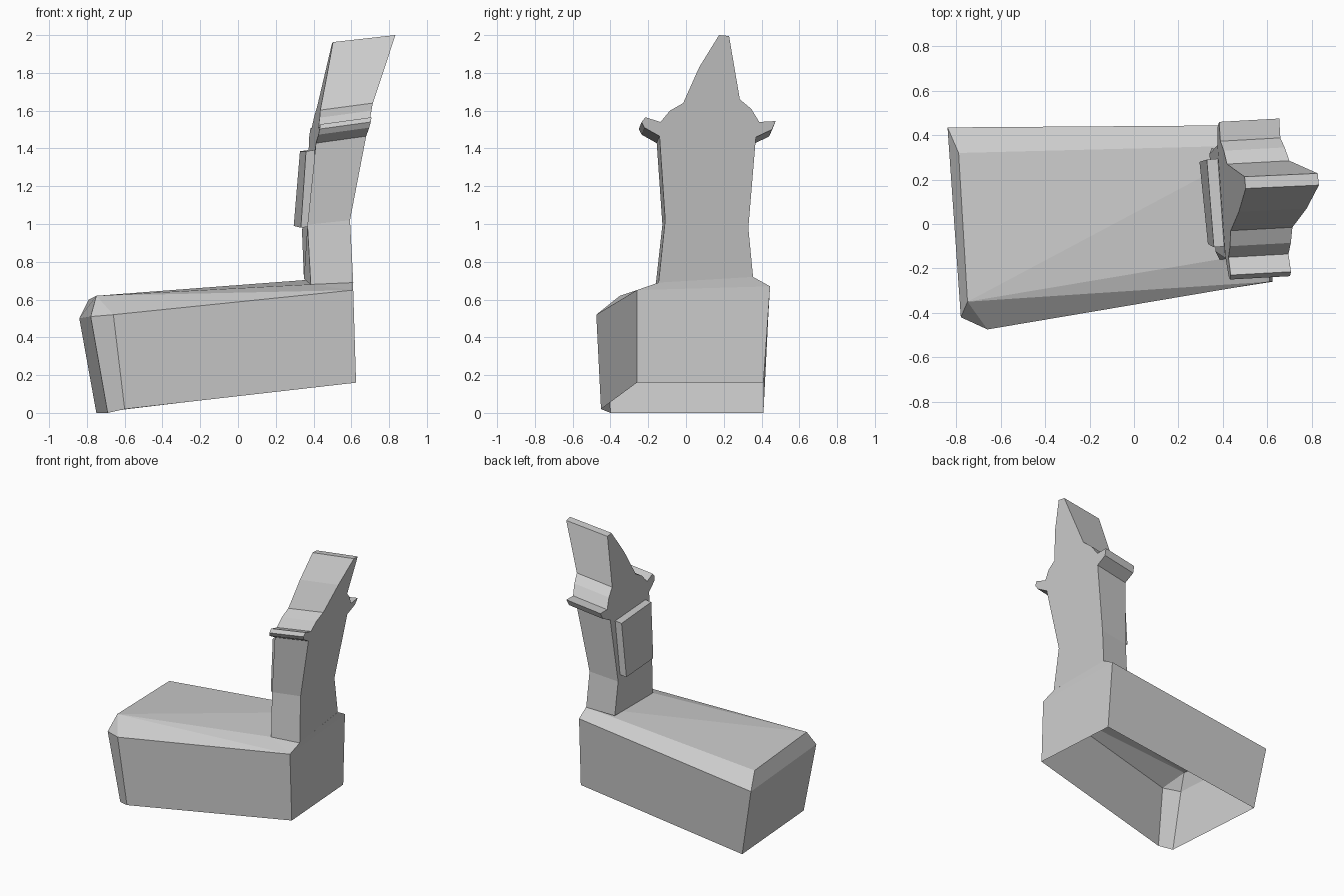
import bpy
import bmesh

default = bpy.data.objects.get("Cube")
if default:
    bpy.data.objects.remove(default, do_unlink=True)

grey = bpy.data.materials.new("plain_grey")
grey.use_nodes = True
grey.diffuse_color = (0.6, 0.6, 0.6, 1)
grey.node_tree.nodes["Principled BSDF"].inputs["Base Color"].default_value = (0.6, 0.6, 0.6, 1)


def finish(name, bm):
    """Turn a bmesh into a flat shaded grey object."""
    bmesh.ops.recalc_face_normals(bm, faces=bm.faces)
    mesh = bpy.data.meshes.new(name)
    bm.to_mesh(mesh)
    bm.free()
    mesh.materials.append(grey)
    obj = bpy.data.objects.new(name, mesh)
    bpy.context.collection.objects.link(obj)
    return obj


def add_ring(bm, points):
    return [bm.verts.new(p) for p in points]


def bridge(bm, ring_a, ring_b):
    for i in range(len(ring_a)):
        j = (i + 1) % len(ring_a)
        bm.faces.new((ring_a[i], ring_a[j], ring_b[j], ring_b[i]))


# Hollow base: leaning walls, open underneath, with a sloped shoulder
bm = bmesh.new()
foot = add_ring(bm, [(-0.75, 0.41, 0), (-0.69, -0.40, 0), (-0.60, -0.45, 0.02),
                     (0.625, -0.26, 0.16), (0.58, 0.41, 0.16)])
rim = add_ring(bm, [(-0.84, 0.435, 0.50), (-0.78, -0.42, 0.51), (-0.66, -0.475, 0.52),
                    (0.61, -0.26, 0.65), (0.57, 0.445, 0.67)])
bridge(bm, foot, rim)
back_left, front_left, tower_corner, front_right, back_right = add_ring(bm, [
    (-0.79, 0.32, 0.60), (-0.75, -0.35, 0.62), (0.38, -0.16, 0.68),
    (0.61, -0.145, 0.69), (0.575, 0.355, 0.72)])
shoulder = [
    (rim[0], rim[1], front_left, back_left),
    (rim[1], rim[2], front_left),
    (rim[2], rim[3], front_left),
    (rim[3], tower_corner, front_left),
    (rim[3], front_right, tower_corner),
    (rim[3], rim[4], back_right, front_right),
    (rim[4], rim[0], back_left, back_right),
    (front_left, back_right, back_left),
    (front_left, tower_corner, back_right),
    (tower_corner, front_right, back_right)]
for corners in shoulder:
    bm.faces.new(corners)
finish("base", bm)

# Tower: side profile (y, z) swept between two leaning, slightly turned sides
profile = [(-0.145, 0.69), (-0.11, 1.02), (-0.14, 1.465), (-0.22, 1.51), (-0.235, 1.54),
           (-0.215, 1.565), (-0.135, 1.54), (-0.085, 1.60), (-0.015, 1.64), (0.07, 1.83),
           (0.175, 2.0), (0.228, 1.995), (0.285, 1.66), (0.345, 1.61), (0.388, 1.54),
           (0.475, 1.545), (0.455, 1.50), (0.37, 1.46), (0.33, 0.98), (0.355, 0.72)]
# Height, outer x and inner x of the tower
lean = [(0.69, 0.61, 0.385), (1.02, 0.595, 0.37), (1.45, 0.675, 0.41),
        (1.62, 0.715, 0.44), (2.0, 0.855, 0.525)]


def side_x(y, z, side):
    for low, high in zip(lean, lean[1:]):
        if z <= high[0]:
            break
    t = (z - low[0]) / (high[0] - low[0])
    return low[side] + t * (high[side] - low[side]) - 0.07 * (y + 0.14)


bm = bmesh.new()
outer = add_ring(bm, [(side_x(y, z, 1), y, z) for y, z in profile])
inner = add_ring(bm, [(side_x(y, z, 2), y - 0.015,
                       z - 0.01 - 0.027 * min(1, max(0, z - 0.72) / 0.6))
                      for y, z in profile])
bridge(bm, outer, inner)
bm.faces.new(outer)
bm.faces.new(inner)
finish("tower", bm)

# Raised plate on the inner side of the tower
bm = bmesh.new()
plate_face = [(0.328, 0.29, 1.385), (0.36, -0.105, 1.385),
              (0.333, -0.09, 0.98), (0.295, 0.28, 0.99)]
front = add_ring(bm, plate_face)
back = add_ring(bm, [(x + 0.055, y + 0.005, z + 0.008) for x, y, z in plate_face])
bridge(bm, front, back)
bm.faces.new(front)
bm.faces.new(back)
finish("side_plate", bm)
